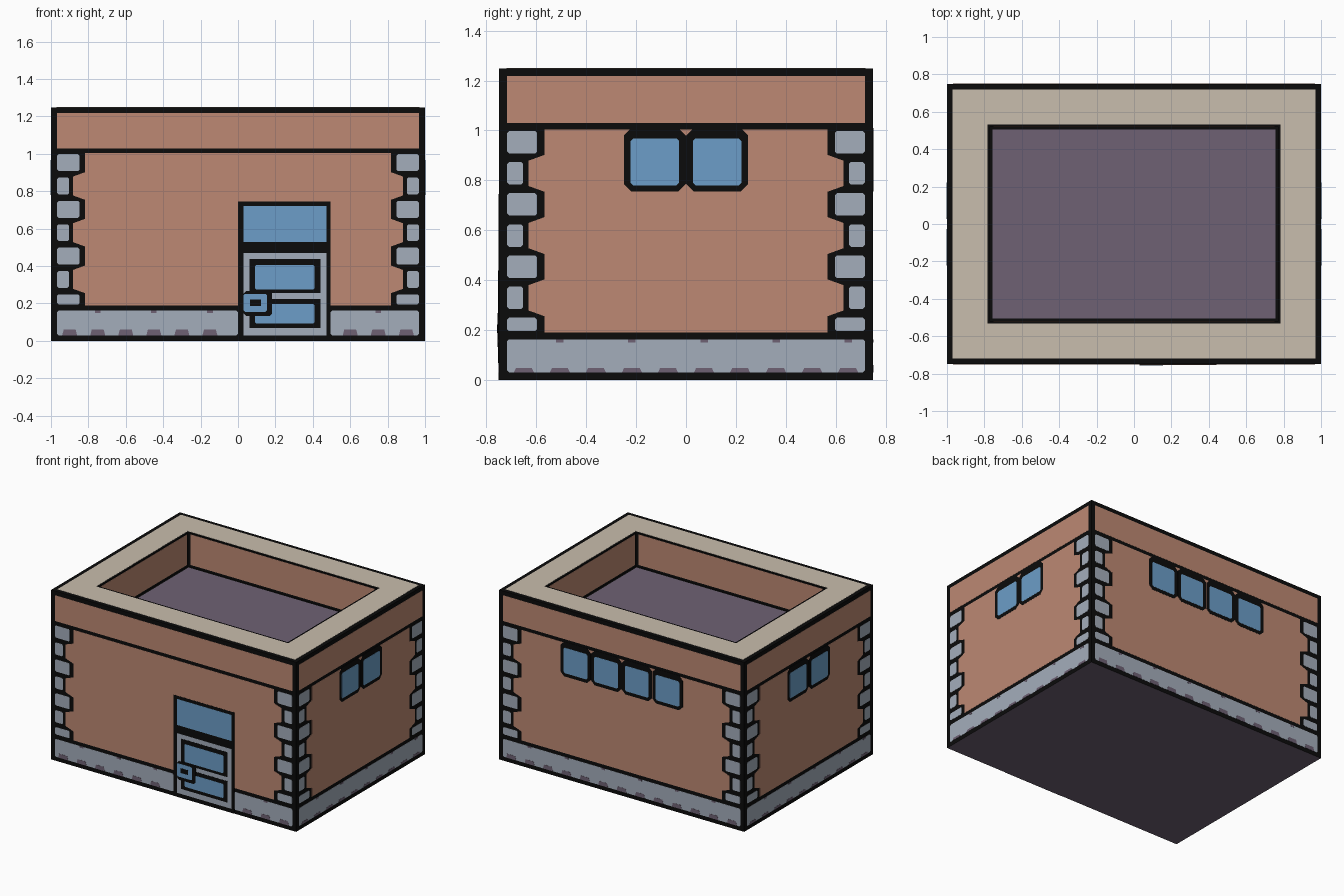
import bpy, bmesh, math
from mathutils import Matrix

if "Cube" in bpy.data.objects:
    bpy.data.objects.remove(bpy.data.objects["Cube"])

E = 0.001                      # thickness of one painted layer
HX, HY, H = 1 - E, 0.75 - E, 1.25 - E
RIM, FLOOR = 0.23, 1.0


def material(name, rgb):
    m = bpy.data.materials.new(name)
    lin = [(c / 255 / 12.92 if c < 11 else ((c / 255 + 0.055) / 1.055) ** 2.4) for c in rgb]
    m.diffuse_color = (*lin, 1)
    m.use_nodes = True
    m.node_tree.nodes["Principled BSDF"].inputs["Base Color"].default_value = m.diffuse_color
    return m


BLACK = material("black outline", (11, 11, 11))
CLAY = material("clay wall", (189, 137, 115))
STONE = material("grey stone", (164, 174, 187))
BLUE = material("blue glass", (108, 158, 200))
PURPLE = material("dusky purple", (110, 97, 116))
BEIGE = material("beige coping", (201, 189, 173))


def add_object(name, bm, *mats):
    mesh = bpy.data.meshes.new(name)
    bm.to_mesh(mesh)
    bm.free()
    for m in mats:
        mesh.materials.append(m)
    ob = bpy.data.objects.new(name, mesh)
    bpy.context.collection.objects.link(ob)
    return ob


def wall(k, d):
    """Local frame (u right, v up, w outward) of side k at distance d."""
    return (Matrix.Rotation(k * math.pi / 2, 4, 'Z') @ Matrix.Translation((0, -d, 0))
            @ Matrix.Rotation(math.pi / 2, 4, 'X'))


def plates(name, frame, polys, mat, layer=1):
    """Thin plates from counter-clockwise outlines."""
    bm = bmesh.new()
    for p in polys:
        top = [bm.verts.new(frame @ Matrix.Translation((u, v, layer * E)).translation) for u, v in p]
        low = [bm.verts.new(frame @ Matrix.Translation((u, v, 0)).translation) for u, v in p]
        bm.faces.new(top)
        for i in range(len(p)):
            j = (i + 1) % len(p)
            bm.faces.new((top[i], low[i], low[j], top[j]))
    return add_object(name, bm, mat)


def rect(u0, v0, u1, v1, c=0.0):
    """Rectangle, with optional chamfered corners."""
    if not c:
        return [(u0, v0), (u1, v0), (u1, v1), (u0, v1)]
    return [(u0 + c, v0), (u1 - c, v0), (u1, v0 + c), (u1, v1 - c),
            (u1 - c, v1), (u0 + c, v1), (u0, v1 - c), (u0, v0 + c)]


def mirror(p):
    return [(-u, v) for u, v in reversed(p)]


# Body: block with a sunken roof, purple underside
bm = bmesh.new()
bmesh.ops.create_cube(bm, size=1, matrix=Matrix.Translation((0, 0, H / 2))
                      @ Matrix.Diagonal((2 * HX, 2 * HY, H, 1)))
top = max(bm.faces, key=lambda f: f.calc_center_median().z)
bmesh.ops.inset_region(bm, faces=[top], thickness=RIM - E, use_even_offset=True)
well = bmesh.ops.extrude_discrete_faces(bm, faces=[top])["faces"][0]
for v in well.verts:
    v.co.z = FLOOR - E
bm.normal_update()
for f in bm.faces:
    f.material_index = int(f.normal.z < -0.5)
add_object("building_body", bm, BLACK, PURPLE)

# Roof: coping ring and sunken floor
o, i = 0.03, RIM - 0.013
ax, ay, bx, by = 1 - o, 0.75 - o, 1 - i, 0.75 - i
ring = [[(-ax, -ay), (ax, -ay), (bx, -by), (-bx, -by)],
        [(ax, -ay), (ax, ay), (bx, by), (bx, -by)],
        [(ax, ay), (-ax, ay), (-bx, by), (bx, by)],
        [(-ax, ay), (-ax, -ay), (-bx, -by), (-bx, by)]]
plates("roof_coping", Matrix.Translation((0, 0, H)), ring, BEIGE)
plates("roof_floor", Matrix.Translation((0, 0, FLOOR - E)), [rect(-0.757, -0.505, 0.757, 0.505)], PURPLE)

# Corner stones: seven courses, alternating long and short
courses = [(max(0.908 - 0.1248 * n, 0.195), 0.998 - 0.1248 * n, n % 2 == 0) for n in range(7)]

for k, side in enumerate(("front", "right", "back", "left")):
    hw, d = (1.0, HY) if k % 2 == 0 else (0.75, HX)
    fr = wall(k, d)

    # Parapet band outside and inside
    plates(side + "_parapet", fr, [rect(-hw + 0.032, 1.029, hw - 0.032, 1.219)], CLAY)
    inner = wall(k, -(d + E - RIM))
    iw = hw - RIM - 0.018
    plates(side + "_parapet_inside", inner, [rect(-iw, FLOOR + 0.015, iw, 1.24)], CLAY)

    # Clay wall with a stepped edge around the corner stones
    edge = []
    for lo, hi, long in courses:
        u = -hw + (0.182 if long else 0.119)
        edge += [(u, hi + 0.006), (u, lo - 0.006)]
    plates(side + "_wall", fr, [edge + mirror(edge)], CLAY)

    stones = [rect(-hw + 0.033, lo, -hw + (0.153 if long else 0.097), hi, 0.008)
              for lo, hi, long in courses]
    plates(side + "_corner_stones", fr, stones + [mirror(s) for s in stones], STONE)

    # Stone base with purple chips
    spans = [(-hw + 0.032, hw - 0.032)] if k else [(-0.968, 0.0), (0.495, 0.968)]
    plates(side + "_base", fr, [rect(a, 0.03, b, 0.162, 0.008) for a, b in spans], STONE)
    chips = []
    n = round((2 * hw - 0.1) / 0.145)
    for j in range(n):
        c = -hw + 0.1 + j * (2 * hw - 0.2) / (n - 1)
        if any(a + 0.05 < c < b - 0.05 for a, b in spans):
            chips.append([(c - 0.04, 0.03), (c + 0.04, 0.03), (c + 0.032, 0.06 if k % 2 == 0 else 0.047),
                          (c - 0.032, 0.06 if k % 2 == 0 else 0.047)])
            if j % 2:
                chips.append(rect(c - 0.015, 0.15, c + 0.015, 0.162))
    plates(side + "_base_chips", fr, chips, PURPLE, 2)

    # Window row: four at the back, two on each side, none in front
    count = (0, 2, 4, 2)[k]
    centres = [(j - (count - 1) / 2) * 0.25 for j in range(count)]
    if count:
        plates(side + "_window_frames", fr,
               [rect(c - 0.124, 0.755, c + 0.124, 1.01, 0.03) for c in centres], BLACK, 2)
        plates(side + "_window_glass", fr,
               [rect(c - 0.097, 0.78, c + 0.097, 0.968, 0.01) for c in centres], BLUE, 3)

# Front door
fr = wall(0, HY)
plates("door_frame", fr, [rect(0.0, 0.0, 0.495, 0.745)], BLACK, 2)
plates("door_top_glass", fr, [rect(0.03, 0.53, 0.472, 0.722)], BLUE, 3)
plates("door_leaf", fr, [rect(0.03, 0.03, 0.472, 0.47)], STONE, 3)
plates("door_panel_outlines", fr, [rect(0.062, 0.255, 0.44, 0.438), rect(0.062, 0.068, 0.44, 0.225)], BLACK, 4)
plates("door_panels", fr, [rect(0.09, 0.275, 0.41, 0.407, 0.008), rect(0.09, 0.092, 0.41, 0.197, 0.008)], BLUE, 5)
plates("lock_outline", fr, [rect(0.03, 0.132, 0.183, 0.268, 0.015)], BLACK, 6)
plates("lock_plate", fr, [rect(0.03, 0.155, 0.155, 0.252, 0.008)], BLUE, 7)
plates("lock_hole", fr, [rect(0.063, 0.187, 0.122, 0.222)], BLACK, 8)
